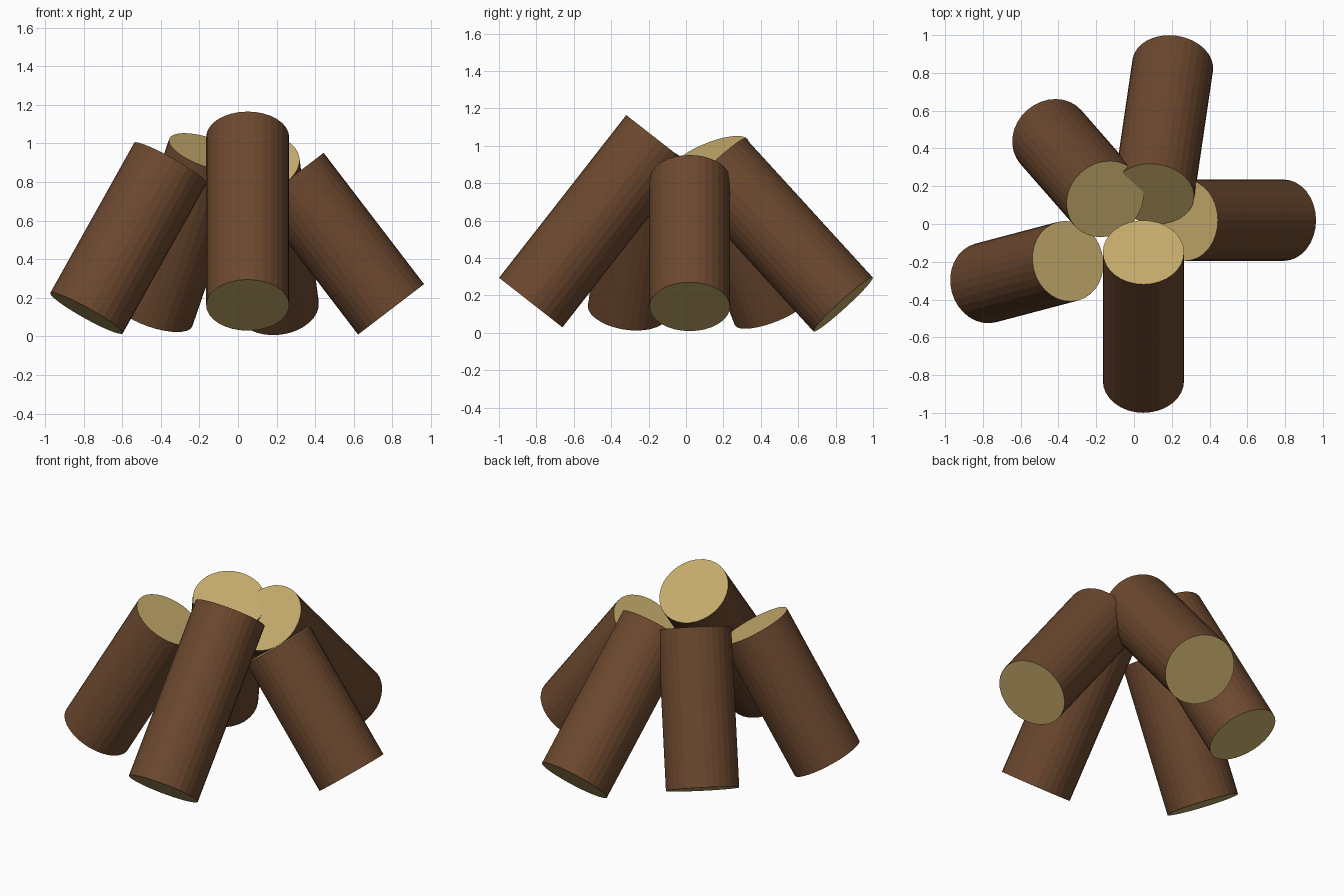
import bpy
from mathutils import Vector

if "Cube" in bpy.data.objects:
    bpy.data.objects.remove(bpy.data.objects["Cube"])

RADIUS = 0.215
SIDES = 32


def material(name, color):
    mat = bpy.data.materials.new(name)
    mat.diffuse_color = (*color, 1)
    mat.use_nodes = True
    mat.node_tree.nodes["Principled BSDF"].inputs["Base Color"].default_value = mat.diffuse_color
    return mat


bark = material("bark", (0.15, 0.065, 0.028))
cut_wood = material("cut_wood", (0.56, 0.41, 0.15))


def log(name, bottom, top):
    """Cylinder between two end centres, bark sides and cut wood caps."""
    bottom, top = Vector(bottom), Vector(top)
    axis = top - bottom
    bpy.ops.mesh.primitive_cylinder_add(
        vertices=SIDES, radius=RADIUS, depth=axis.length,
        location=(bottom + top) / 2,
        rotation=axis.to_track_quat('Z', 'Y').to_euler())
    obj = bpy.context.object
    obj.name = name
    obj.data.materials.append(bark)
    obj.data.materials.append(cut_wood)
    for face in obj.data.polygons:
        face.material_index = 1 if len(face.vertices) > 4 else 0


# Five logs leaning together like a campfire stack
log("front_log", (0.05, -0.83, 0.162), (0.05, -0.15, 1.032))
log("right_log", (0.793, 0.02, 0.14), (0.273, 0.02, 0.82))
log("back_log", (0.205, 0.84, 0.152), (0.105, 0.16, 0.897))
log("back_left_log", (-0.44, 0.46, 0.122), (-0.153, 0.132, 0.953))
log("left_log", (-0.785, -0.312, 0.12), (-0.35, -0.197, 0.898))
